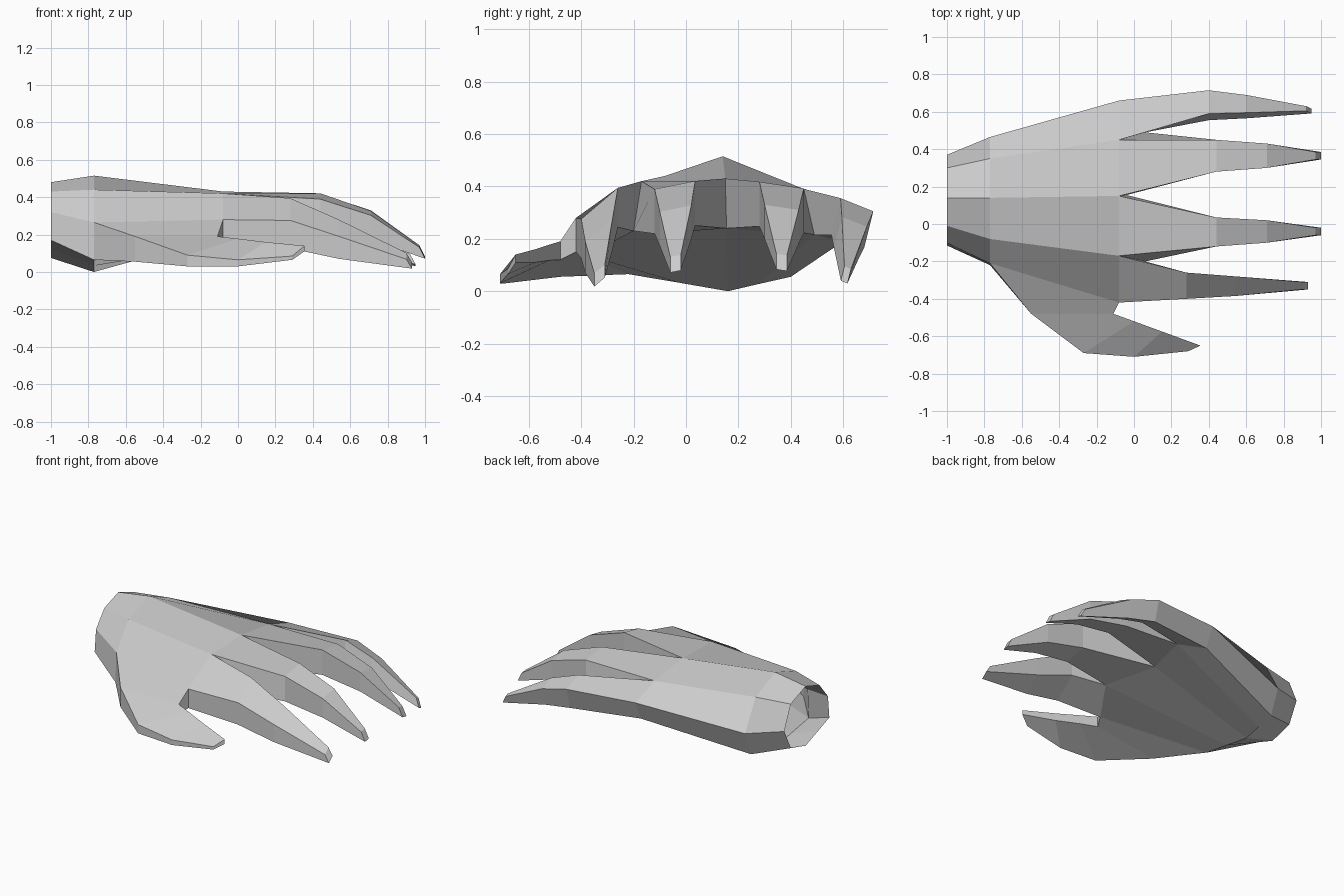
import bpy, bmesh

if "Cube" in bpy.data.objects:
    bpy.data.objects.remove(bpy.data.objects["Cube"])

bm = bmesh.new()


def ring(points):
    return [bm.verts.new(p) for p in points]


def skin(a, b, skip=()):
    # Joins two closed rings with quads
    n = len(a)
    for i in range(n):
        if i not in skip:
            j = (i + 1) % n
            bm.faces.new((a[i], a[j], b[j], b[i]))


def limb(base, rings):
    # Lofts a limb from four existing vertices and caps its tip
    for pts in rings:
        new = ring(pts)
        skin(base, new)
        base = new
    bm.faces.new(base)


# Cross-sections (y, z): five points over the back, five under the palm
wrist_yz = [(-.10, .32), (-.01, .43), (.14, .48), (.30, .42), (.37, .26),
            (.30, .12), (.22, .098), (.14, .075), (.01, .123), (-.115, .17)]
heel_yz = [(-.21, .265), (-.08, .44), (.14, .515), (.35, .425), (.465, .22),
           (.40, .055), (.28, .028), (.16, 0), (-.03, .033), (-.22, .065)]
knuckle_xyz = [(-.08, -.42, .28), (-.08, -.17, .42), (-.08, .15, .43),
               (-.08, .45, .39), (-.08, .66, .32),
               (-.08, .60, .19), (.06, .49, .215), (-.04, .155, .24),
               (.06, -.20, .23), (-.08, -.42, .15)]

# Palm, open at the wrist; the thumb side is left open for the thumb
wrist = ring((-1, y, z) for y, z in wrist_yz)
heel = ring((-.77, y, z) for y, z in heel_yz)
knuckles = ring(knuckle_xyz)
skin(wrist, heel)
skin(heel, knuckles, skip=(9,))

# Fingers from index to little: sideways slope, underside lean, then
# stations of (x, y near, y far, top height, thickness)
fingers = [
    (.85, 0, [(.28, -.40, -.26, .335, .15), (.54, -.385, -.28, .235, .12),
              (.90, -.35, -.31, .085, .05)]),
    (.20, 0, [(.44, -.12, .035, .405, .17), (.71, -.10, .02, .315, .13),
              (.97, -.06, -.02, .135, .06)]),
    (-.15, 0, [(.44, .28, .45, .405, .17), (.71, .30, .43, .32, .13),
               (.97, .345, .385, .14, .06)]),
    (-.40, .25, [(.40, .59, .715, .33, .14), (.60, .595, .69, .265, .12),
                 (.92, .605, .63, .09, .055)]),
]
for i, (slope, lean, stations) in enumerate(fingers):
    rings = []
    for x, y0, y1, z, h in stations:
        t = slope * (y1 - y0) / 2
        s = lean * h
        low_x = x + .03 if x > .8 else x
        rings.append([(x, y0, z - t), (x, y1, z + t),
                      (low_x, y1 - s, z + t - h), (low_x, y0 - s, z - t - h)])
    limb([knuckles[i], knuckles[i + 1], knuckles[8 - i], knuckles[9 - i]], rings)

# Thumb: outer top point, inner top point, outer and inner thickness
thumb = [((-.55, -.48, .19), (-.11, -.48, .19), .135, .07),
         ((-.27, -.69, .09), (0, -.52, .178), .06, .06),
         ((0, -.71, .065), (.15, -.575, .16), .035, .05),
         ((.29, -.68, .085), (.355, -.65, .14), .02, .03)]
limb([heel[0], knuckles[0], knuckles[9], heel[9]],
     [[o, n, (n[0], n[1], n[2] - hn), (o[0], o[1], o[2] - ho)]
      for o, n, ho, hn in thumb])

bmesh.ops.recalc_face_normals(bm, faces=bm.faces)
mesh = bpy.data.meshes.new("hand")
bm.to_mesh(mesh)
bm.free()
bpy.context.collection.objects.link(bpy.data.objects.new("hand", mesh))
